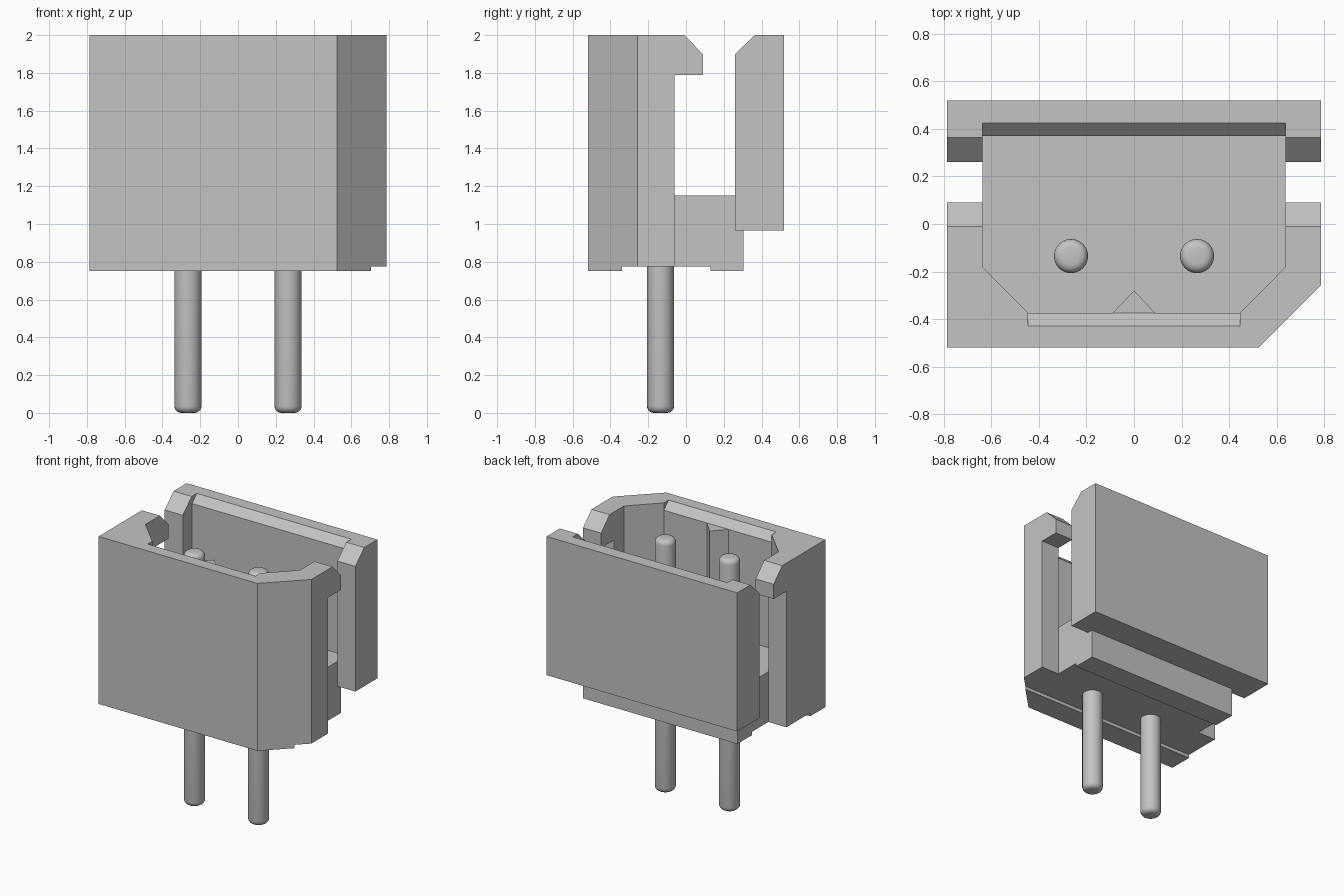
import bpy, bmesh, math
from mathutils import Vector

cube = bpy.data.objects.get("Cube")
if cube:
    bpy.data.objects.remove(cube, do_unlink=True)

grey = bpy.data.materials.new("mid grey")
grey.use_nodes = True
COLOUR = (0.55, 0.55, 0.55, 1)
grey.diffuse_color = COLOUR
grey.node_tree.nodes["Principled BSDF"].inputs["Base Color"].default_value = COLOUR


def add_object(name, bm):
    bmesh.ops.recalc_face_normals(bm, faces=bm.faces)
    mesh = bpy.data.meshes.new(name)
    bm.to_mesh(mesh)
    bm.free()
    mesh.materials.append(grey)
    obj = bpy.data.objects.new(name, mesh)
    bpy.context.collection.objects.link(obj)
    return obj


def prism(name, start, direction):
    """Extrude a closed outline along a direction."""
    bm = bmesh.new()
    face = bm.faces.new([bm.verts.new(p) for p in start])
    ext = bmesh.ops.extrude_face_region(bm, geom=[face], use_keep_orig=True)
    moved = [v for v in ext["geom"] if isinstance(v, bmesh.types.BMVert)]
    bmesh.ops.translate(bm, verts=moved, vec=Vector(direction))
    return add_object(name, bm)


def side_prism(name, half_width, yz):
    return prism(name, [(-half_width, y, z) for y, z in yz], (2 * half_width, 0, 0))


def plan_prism(name, z0, z1, xy):
    return prism(name, [(x, y, z0) for x, y in xy], (0, 0, z1 - z0))


def cut(target, cutter):
    mod = target.modifiers.new("cut", 'BOOLEAN')
    mod.operation = 'DIFFERENCE'
    mod.solver = 'EXACT'
    mod.object = cutter
    bpy.ops.object.select_all(action='DESELECT')
    bpy.context.view_layer.objects.active = target
    target.select_set(True)
    bpy.ops.object.modifier_apply(modifier=mod.name)


W, IN = 0.787, 0.638          # outer and cavity half widths
FLOOR, LIP, TOP = 1.15, 1.945, 2.0

# Front shell with foot strip and hooked upper side edges
front_shell = side_prism("front_shell", W, [
    (-0.52, 0.75), (-0.34, 0.75), (-0.34, 0.775), (-0.06, 0.775), (-0.06, 1.79),
    (0.09, 1.79), (0.09, 1.9), (-0.01, TOP), (-0.52, TOP)])

# Back wall with chamfered inner ends
back_wall = side_prism("back_wall", W, [
    (0.26, 0.965), (0.52, 0.965), (0.52, TOP), (0.365, TOP), (0.26, 1.9)])

# Narrow floor block with rear foot strip
floor_block = side_prism("floor_block", IN, [
    (-0.06, 0.775), (0.13, 0.775), (0.13, 0.75), (0.305, 0.75),
    (0.305, 0.965), (0.26, 0.965), (0.26, FLOOR), (-0.06, FLOOR)])

# Cavity with clipped front corners and a notch that leaves a key rib
cavity = plan_prism("cavity_cutter", FLOOR, 2.2, [
    (IN, 0.37), (-IN, 0.37), (-IN, -0.18), (-0.445, -0.375), (-0.09, -0.375),
    (0, -0.28), (0.09, -0.375), (0.445, -0.375), (IN, -0.18)])

# Bevels on the inner rims
front_lip = side_prism("front_lip_cutter", 0.445, [
    (-0.375, LIP), (-0.48, 2.05), (-0.25, 2.05), (-0.25, LIP)])
back_lip = side_prism("back_lip_cutter", IN, [
    (0.37, LIP), (0.475, 2.05), (0.3, 2.05), (0.3, LIP)])

# Clipped outer corner
corner = plan_prism("corner_cutter", 0.5, 2.2, [
    (0.425, -0.62), (0.987, -0.058), (0.987, -0.62)])

for target, cutters in ((front_shell, (cavity, front_lip, corner)),
                        (back_wall, (cavity, back_lip))):
    for cutter in cutters:
        cut(target, cutter)
for cutter in (cavity, front_lip, back_lip, corner):
    bpy.data.objects.remove(cutter, do_unlink=True)

# Two contact pins with rounded ends
for name, x in (("right_pin", -0.265), ("left_pin", 0.265)):
    bm = bmesh.new()
    bmesh.ops.create_cone(bm, cap_ends=True, segments=24, radius1=0.072,
                          radius2=0.072, depth=1.885)
    rims = [e for e in bm.edges if abs(e.verts[0].co.z - e.verts[1].co.z) < 1e-4]
    bmesh.ops.bevel(bm, geom=rims, offset=0.036, segments=4, profile=0.5,
                    affect='EDGES')
    bmesh.ops.translate(bm, verts=bm.verts, vec=(x, -0.135, 1.885 / 2))
    pin = add_object(name, bm)
    bpy.ops.object.select_all(action='DESELECT')
    bpy.context.view_layer.objects.active = pin
    pin.select_set(True)
    bpy.ops.object.shade_smooth_by_angle(angle=math.radians(40))
